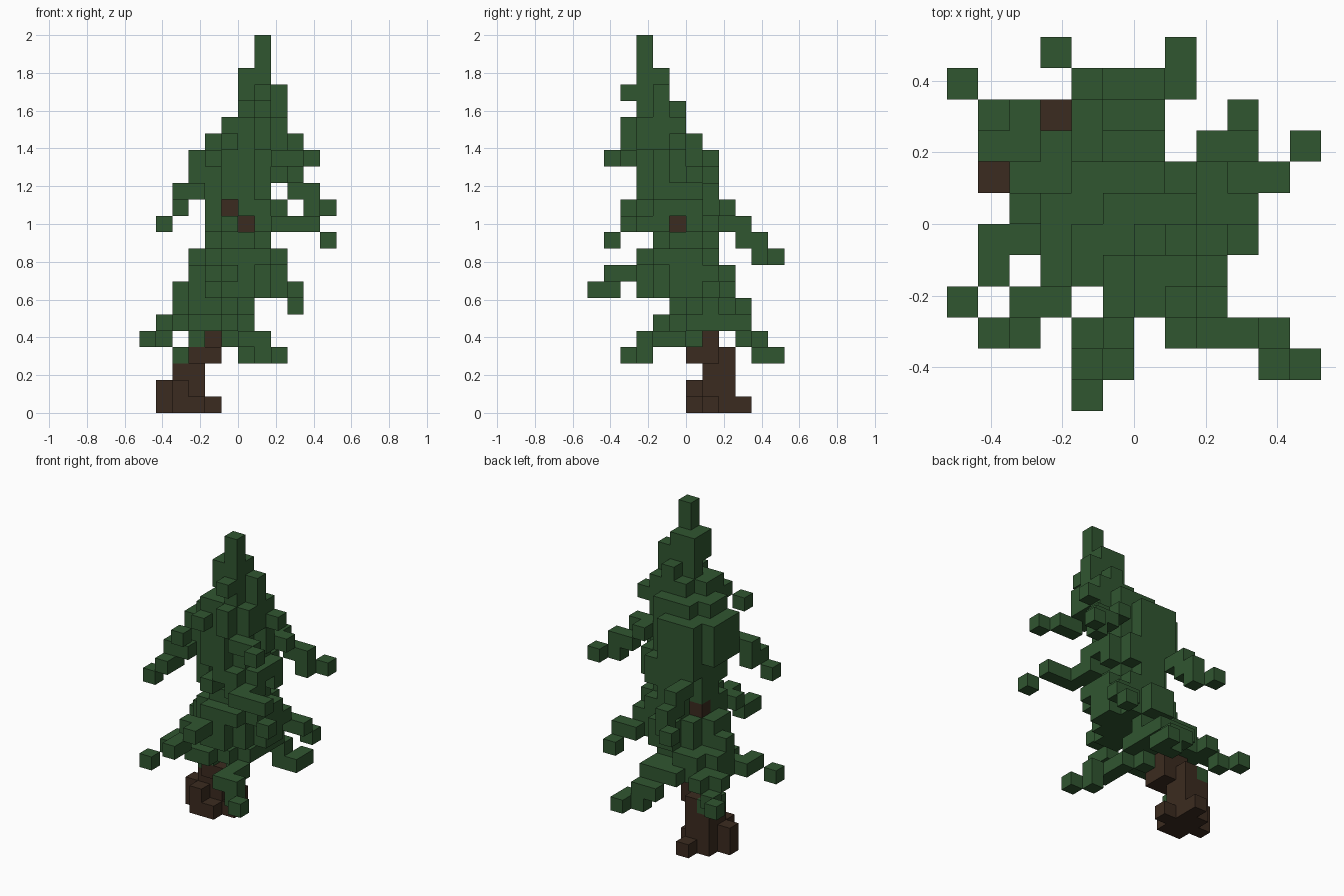
import bpy
import bmesh
from mathutils import Vector

default = bpy.data.objects.get("Cube")
if default:
    bpy.data.objects.remove(default, do_unlink=True)

HEIGHT = 23            # tree height in blocks
SIZE = 2 / HEIGHT      # edge length of one block
HALF = 6               # half the footprint in blocks

# Steps used to describe a branch: compass directions and up
STEPS = {"e": Vector((1, 0, 0)), "w": Vector((-1, 0, 0)), "n": Vector((0, 1, 0)),
         "s": Vector((0, -1, 0)), "u": Vector((0, 0, 1))}


def make_material(name, colour):
    mat = bpy.data.materials.new(name)
    mat.use_nodes = True
    mat.diffuse_color = (*colour, 1)
    mat.node_tree.nodes["Principled BSDF"].inputs["Base Color"].default_value = (*colour, 1)
    return mat


def axis(k):
    """Block column of the leaning stem at block layer k."""
    shift = 4.5 * min(k / (HEIGHT - 1), 1)
    return round(2.5 + shift), round(7.5 - shift)


def box(x0, x1, y0, y1, z0, z1):
    return {(x, y, z) for x in range(x0, x1 + 1)
            for y in range(y0, y1 + 1) for z in range(z0, z1 + 1)}


def tier(k, x, y, width):
    """One layer of needles: a square with its corners chopped."""
    mid = (width - 1) / 2
    return {c for c in box(x, x + width - 1, y, y + width - 1, k, k)
            if abs(c[0] - x - mid) + abs(c[1] - y - mid) <= 0.625 * width}


def branch(tip, path):
    """Follow the path inward from the tip, then climb in stairs to the stem."""
    spot = Vector(tip)
    cells = {tip}
    for move in path.split():
        for letter in move:
            spot += STEPS[letter]
        cells.add(tuple(int(v) for v in spot))
    x, y, z = (int(v) for v in spot)
    tx, ty = axis(z + 2)
    total = abs(tx - x) + abs(ty - y)
    while (x, y) != (tx, ty):
        dx, dy = tx - x, ty - y
        if abs(dx) > abs(dy):
            x += 1 if dx > 0 else -1
        else:
            y += 1 if dy > 0 else -1
        done = 1 - (abs(tx - x) + abs(ty - y)) / total
        cells.add((x, y, z + round(2 * done)))
    return cells


def build(name, cells, solid, mat):
    """Skin a set of blocks, leaving out faces hidden inside the tree."""
    bm = bmesh.new()
    for cell in sorted(cells):
        for a in range(3):
            for sign in (-1, 1):
                near = list(cell)
                near[a] += sign
                if tuple(near) in solid:
                    continue
                n, u, v = Vector(), Vector(), Vector()
                n[a], u[(a + 1) % 3], v[(a + 2) % 3] = sign, sign, 1
                mid = Vector(cell) + Vector((0.5 - HALF, 0.5 - HALF, 0.5)) + n / 2
                ring = (-u - v, u - v, u + v, v - u)
                bm.faces.new([bm.verts.new((mid + r / 2) * SIZE) for r in ring])
    bmesh.ops.remove_doubles(bm, verts=bm.verts, dist=SIZE / 100)
    mesh = bpy.data.meshes.new(name)
    bm.to_mesh(mesh)
    bm.free()
    mesh.materials.append(mat)
    obj = bpy.data.objects.new(name, mesh)
    bpy.context.collection.objects.link(obj)


# Trunk: thick base, spreading roots, then a stem that leans
trunk = box(2, 3, 7, 8, 0, 2) | box(3, 4, 6, 7, 3, 3) | box(3, 4, 7, 7, 4, 4)
trunk |= box(1, 1, 7, 7, 0, 1) | box(2, 2, 6, 6, 0, 1)
trunk |= {(3, 8, 3), (3, 6, 0), (4, 7, 0), (3, 9, 0)}
trunk |= {(*axis(k), k) for k in range(5, 15)}
trunk |= {(5, 5, 11), (6, 5, 11), (5, 5, 12)}

# Needle tiers from the bottom up: corner x, corner y, width, layers
needles = {(3, 6, 4), (5, 6, 4)}
level = 5
for x, y, width, layers in (
        (1, 4, 6, 1), (2, 5, 4, 1), (3, 3, 6, 2), (4, 3, 5, 1),
        (4, 4, 4, 1), (4, 3, 5, 2), (3, 3, 5, 3), (4, 2, 5, 1),
        (5, 2, 4, 1), (6, 3, 3, 1), (6, 3, 2, 2), (7, 3, 1, 2)):
    for _ in range(layers):
        needles |= tier(level, x, y, width)
        level += 1

# Drooping branches: the tip, then the way in
for tip, path in (
        ((0, 3, 4), "neu n"),
        ((0, 10, 4), "se eu sw"),
        ((2, 8, 3), ""),
        ((7, 11, 3), "s w u w su e"),
        ((8, 2, 3), "nw u w n"),
        ((9, 9, 6), "su w su"),
        ((2, 6, 7), ""),
        ((4, 0, 7), "n nu es"),
        ((3, 11, 9), "es u s u"),
        ((1, 2, 11), "eu n u e"),
        ((11, 1, 10), "nwu w w n"),
        ((11, 8, 12), "ws u w wu"),
        ((9, 6, 14), "w"),
        ((4, 1, 15), "neu"),
        ((10, 1, 15), "wn"),
        ((9, 5, 16), "wu"),
        ((8, 4, 19), "w"),
        ((7, 2, 19), "n")):
    needles |= branch(tip, path)

# Gaps in the middle tiers that show the stem
needles -= box(6, 6, 0, 4, 11, 11) | box(5, 5, 0, 4, 12, 12) | box(7, 11, 5, 5, 11, 11)

# Slots between branches, open to the sky and to the roots
for x, y in ((4, 3), (6, 2), (3, 2), (1, 6), (1, 7), (3, 9)):
    needles -= box(x, x, y, y, 0, HEIGHT)

needles -= trunk
solid = trunk | needles
build("trunk", trunk, solid, make_material("bark brown", (0.044, 0.024, 0.014)))
build("foliage", needles, solid, make_material("needle green", (0.03, 0.093, 0.03)))
